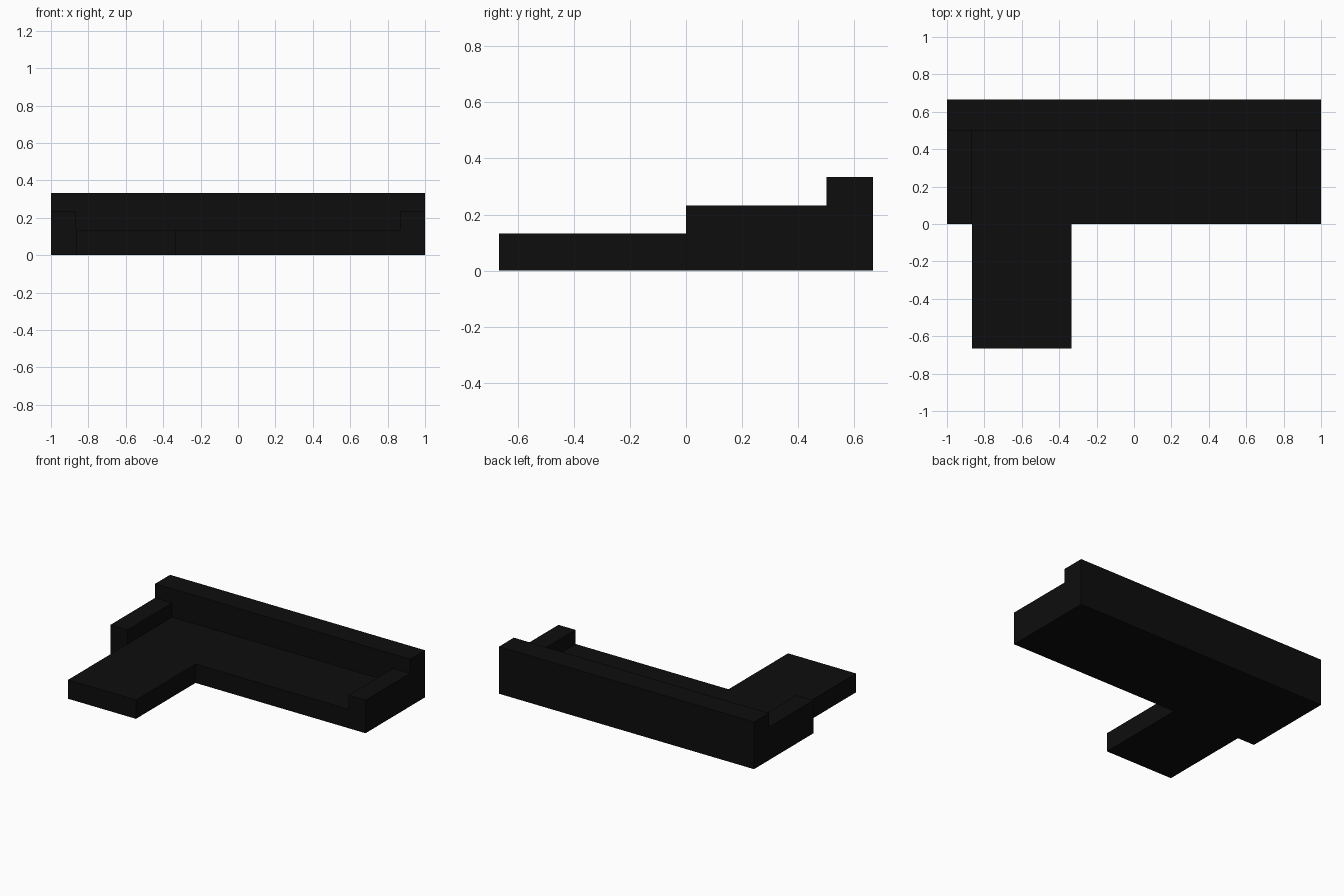
import bpy, bmesh
from mathutils import Vector

if "Cube" in bpy.data.objects:
    bpy.data.objects.remove(bpy.data.objects["Cube"])

black = bpy.data.materials.new("black fabric")
black.diffuse_color = (0.004, 0.004, 0.004, 1)
black.use_nodes = True
black.node_tree.nodes["Principled BSDF"].inputs["Base Color"].default_value = black.diffuse_color


def box(name, x0, x1, y0, y1, height):
    """Flat-sided block standing on the floor."""
    bm = bmesh.new()
    bmesh.ops.create_cube(bm, size=1)
    bmesh.ops.scale(bm, vec=(x1 - x0, y1 - y0, height), verts=bm.verts)
    centre = Vector(((x0 + x1) / 2, (y0 + y1) / 2, height / 2))
    bmesh.ops.translate(bm, vec=centre, verts=bm.verts)
    mesh = bpy.data.meshes.new(name)
    bm.to_mesh(mesh)
    bm.free()
    mesh.materials.append(black)
    obj = bpy.data.objects.new(name, mesh)
    bpy.context.collection.objects.link(obj)
    return obj


INNER = 0.8667   # inner side of the armrests
DEPTH = 0.6667   # half of the overall depth
SEAT_H, ARM_H, BACK_H = 0.1333, 0.2333, 0.3333

# Backrest along the whole rear
box("backrest", -1, 1, 0.5, DEPTH, BACK_H)

# Armrests at both ends
box("left_armrest", -1, -INNER, 0, 0.5, ARM_H)
box("right_armrest", INNER, 1, 0, 0.5, ARM_H)

# Chaise reaching forward on the left, main seat on the right
box("chaise_seat", -INNER, -0.3333, -DEPTH, 0.5, SEAT_H)
box("main_seat", -0.3333, INNER, 0, 0.5, SEAT_H)
